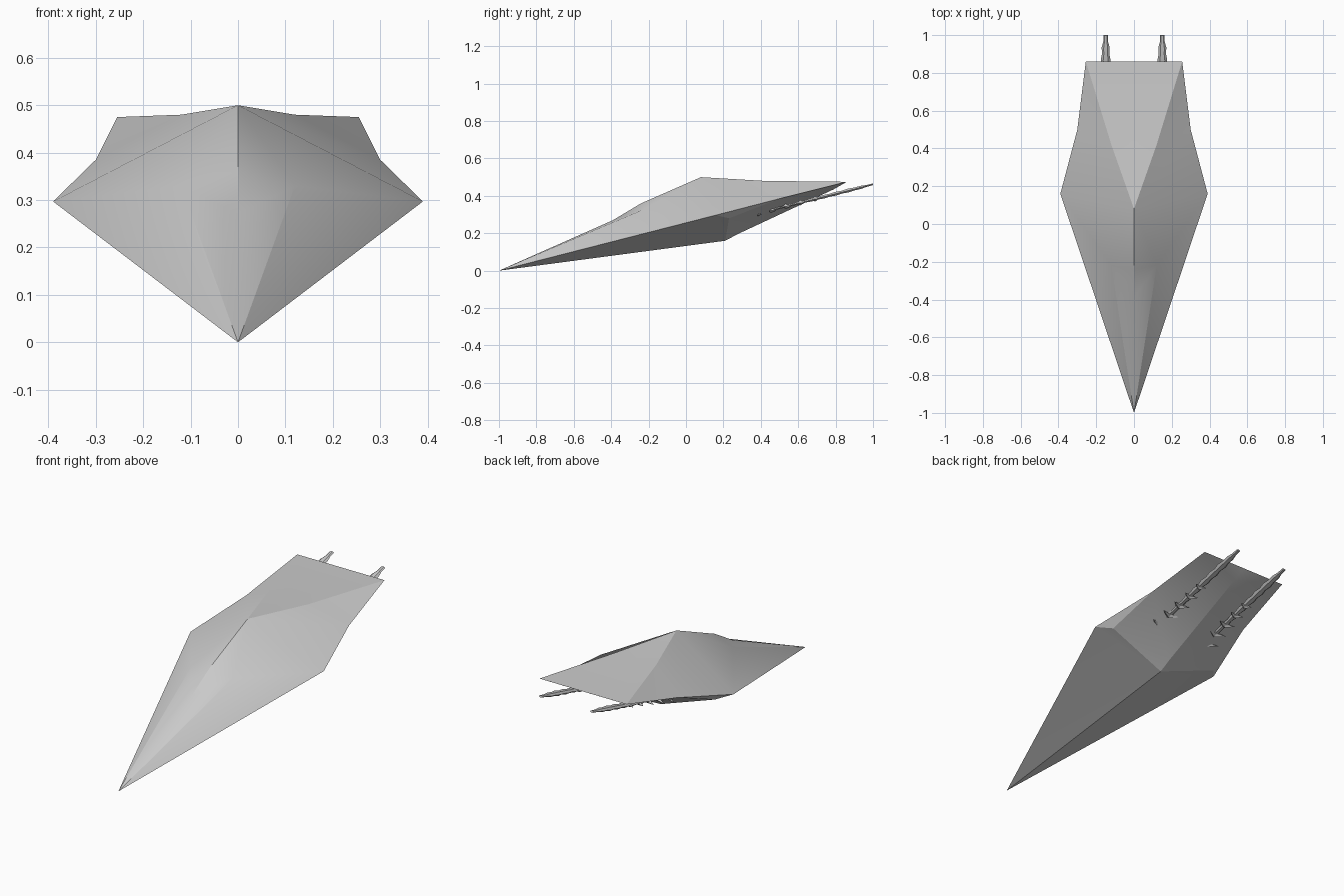
import bpy, bmesh, math
from mathutils import Vector, Matrix

if "Cube" in bpy.data.objects:
    bpy.data.objects.remove(bpy.data.objects["Cube"])


def finish(bm, name, angle=25):
    bmesh.ops.recalc_face_normals(bm, faces=bm.faces)
    me = bpy.data.meshes.new(name)
    bm.to_mesh(me)
    bm.free()
    ob = bpy.data.objects.new(name, me)
    bpy.context.collection.objects.link(ob)
    bpy.ops.object.select_all(action='DESELECT')
    ob.select_set(True)
    bpy.context.view_layer.objects.active = ob
    bpy.ops.object.shade_smooth_by_angle(angle=math.radians(angle))
    return ob


# Hull: faceted half shell, mirrored across x = 0
P = {
    'nose': (0, -1, 0), 'brow': (0, -.39, .27), 'canopy': (0, -.24, .36),
    'cheek': (.12, -.22, .33), 'peak': (0, .08, .5), 'wing': (.39, .16, .297),
    'waist': (.30, .5, .385), 'deck': (.12, .42, .48), 'deck_mid': (0, .42, .48),
    'tail': (.255, .86, .475), 'tail_mid': (0, .86, .475),
    'keel': (0, .21, .16), 'heel': (0, .275, .195), 'inset': (.33, .23, .28),
    'ridge': (0, .79, .435),
}
FACES = [
    'nose brow cheek', 'brow canopy cheek', 'canopy peak cheek', 'cheek peak wing',
    'nose cheek wing', 'peak waist wing', 'peak deck waist', 'deck tail waist',
    'peak deck_mid deck', 'deck_mid tail_mid tail deck',
    'nose wing keel', 'keel wing inset', 'keel inset heel', 'wing waist inset',
    'inset waist heel', 'heel waist ridge', 'waist tail ridge', 'tail tail_mid ridge',
]
bm = bmesh.new()
for side in (1, -1):
    vs = {k: bm.verts.new((p[0] * side, p[1], p[2])) for k, p in P.items()}
    for f in FACES:
        bm.faces.new([vs[k] for k in f.split()])
bmesh.ops.remove_doubles(bm, verts=bm.verts, dist=1e-4)
finish(bm, "hull", 20)

# Spines: flattened beaded tails with side barbs under the stern
for side, label in ((1, "right"), (-1, "left")):
    bm = bmesh.new()
    a, b = Vector((side * .15, .34, .295)), Vector((side * .15, 1, .462))
    axis = (b - a).normalized()
    rot = axis.to_track_quat('Y', 'Z').to_matrix().to_4x4()
    rings = []
    n = 20
    for i in range(n + 1):
        t = i / n
        r = .012 + .014 * min(1, t * 1.5)
        if t > .85:
            r *= 1 - .55 * (t - .85) / .15
        if i % 2:
            r *= .75
        rings.append([bm.verts.new(a.lerp(b, t) + rot @ Vector(
            (r * math.cos(k * math.pi / 3), 0, .45 * r * math.sin(k * math.pi / 3))))
            for k in range(6)])
    for r0, r1 in zip(rings, rings[1:]):
        for k in range(6):
            bm.faces.new((r0[k], r0[(k + 1) % 6], r1[(k + 1) % 6], r1[k]))
    bm.faces.new(rings[0])
    bm.faces.new(rings[-1])
    # Barbs
    for i in range(5):
        t = .05 + .12 * i
        length = .075 - .009 * i
        for s in (1, -1):
            d = (Vector((s, .5, -.05))).normalized()
            m = (Matrix.Translation(a.lerp(b, t) + d * length / 2)
                 @ d.to_track_quat('Z', 'Y').to_matrix().to_4x4())
            bmesh.ops.create_cone(bm, cap_ends=True, segments=4, radius1=.015,
                                  radius2=0, depth=length, matrix=m)
    finish(bm, "spine_" + label, 20)
